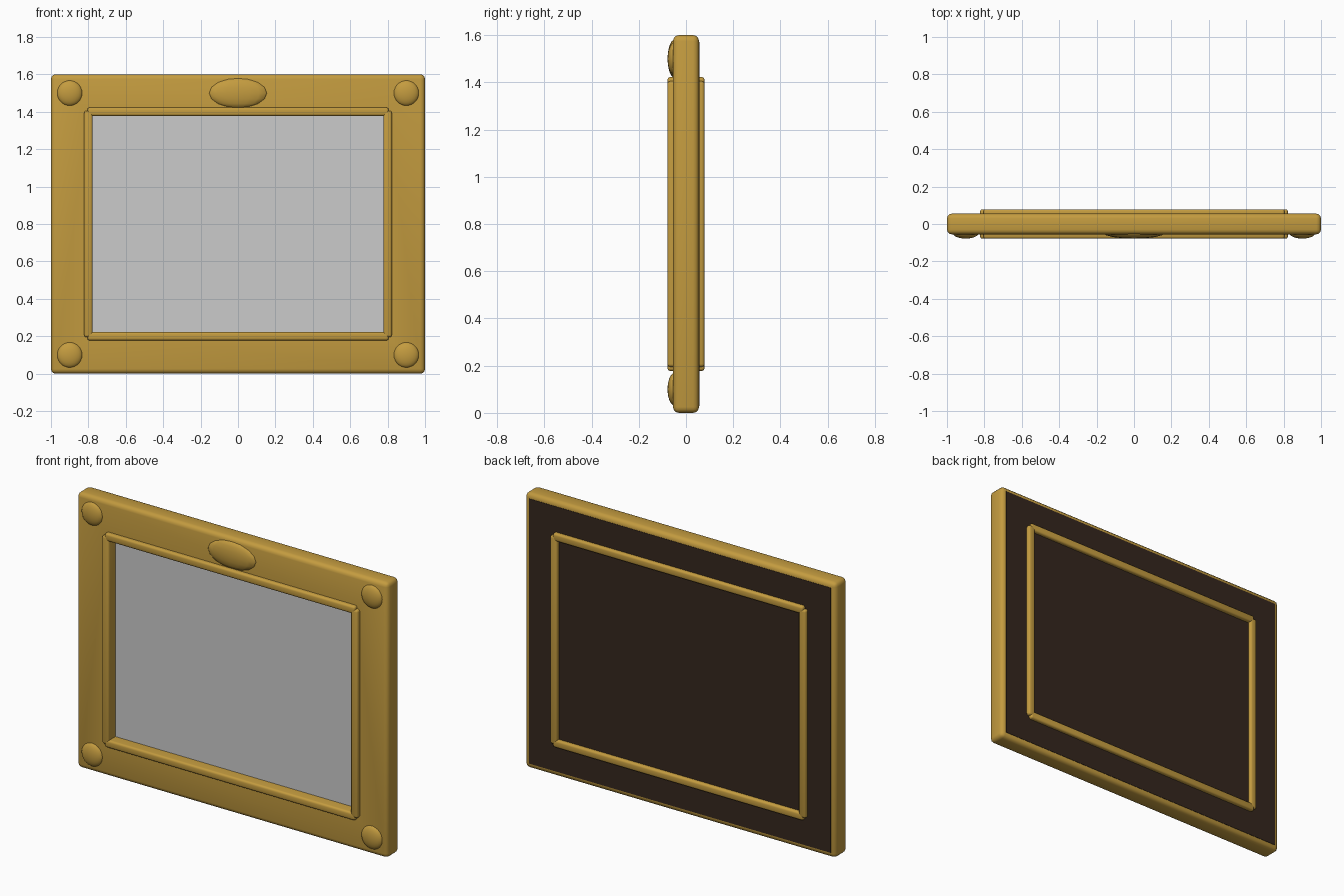
import bpy, bmesh
from math import radians
from mathutils import Matrix

if "Cube" in bpy.data.objects:
    bpy.data.objects.remove(bpy.data.objects["Cube"])


def material(name, color):
    m = bpy.data.materials.new(name)
    m.diffuse_color = (*color, 1)
    m.use_nodes = True
    m.node_tree.nodes["Principled BSDF"].inputs["Base Color"].default_value = m.diffuse_color
    return m


gold = material("gilded", (0.55, 0.33, 0.05))
brown = material("backing_brown", (0.035, 0.02, 0.013))


def finish(name, bm, mat):
    mesh = bpy.data.meshes.new(name)
    bm.to_mesh(mesh)
    bm.free()
    ob = bpy.data.objects.new(name, mesh)
    bpy.context.collection.objects.link(ob)
    if mat:
        mesh.materials.append(mat)
    return ob


def smooth(ob):
    bpy.ops.object.select_all(action='DESELECT')
    bpy.context.view_layer.objects.active = ob
    ob.select_set(True)
    bpy.ops.object.shade_smooth_by_angle(angle=radians(35))


def box(name, center, size, mat=None, bevel=0, segments=3):
    bm = bmesh.new()
    bmesh.ops.create_cube(bm, size=1, matrix=Matrix.Translation(center) @ Matrix.Diagonal((*size, 1)))
    if bevel:
        bmesh.ops.bevel(bm, geom=bm.edges[:], offset=bevel, segments=segments,
                        profile=0.5, affect='EDGES')
    return finish(name, bm, mat)


def dome(name, center, radii, mat, u, v):
    bm = bmesh.new()
    bmesh.ops.create_uvsphere(bm, u_segments=u, v_segments=v, radius=1,
                              matrix=Matrix.Translation(center) @ Matrix.Diagonal((*radii, 1)))
    ob = finish(name, bm, mat)
    for p in ob.data.polygons:
        p.use_smooth = True
    return ob


# Outer frame with a picture opening
frame = box("frame", (0, 0, 0.8), (2, 0.11, 1.6), gold, 0.025)
opening = box("opening_cutter", (0, 0, 0.8), (1.6, 1, 1.2))
opening.hide_render = True
opening.hide_viewport = True
opening.display_type = 'WIRE'
cut = frame.modifiers.new("opening", 'BOOLEAN')
cut.operation = 'DIFFERENCE'
cut.object = opening
cut.solver = 'EXACT'
smooth(frame)

# Raised inner beads, running through the full depth
for s, side in ((-1, "left"), (1, "right")):
    smooth(box("bead_" + side, (0.8 * s, 0, 0.8), (0.045, 0.157, 1.21), gold, 0.012))
for s, side in ((-1, "bottom"), (1, "top")):
    smooth(box("bead_" + side, (0, 0, 0.8 + 0.6 * s), (1.61, 0.157, 0.045), gold, 0.012))

# Picture surface and backing board
box("picture_panel", (0, 0, 0.8), (1.6, 0.03, 1.2))
box("backing_board", (0, 0.036, 0.8), (1.94, 0.042, 1.54), brown)

# Corner bosses and crest oval
for x in (-0.9, 0.9):
    for z in (0.1, 1.5):
        dome("corner_boss", (x, -0.05, z), (0.068, 0.028, 0.068), gold, 24, 14)
dome("crest_oval", (0, -0.05, 1.5), (0.16, 0.028, 0.08), gold, 16, 8)
